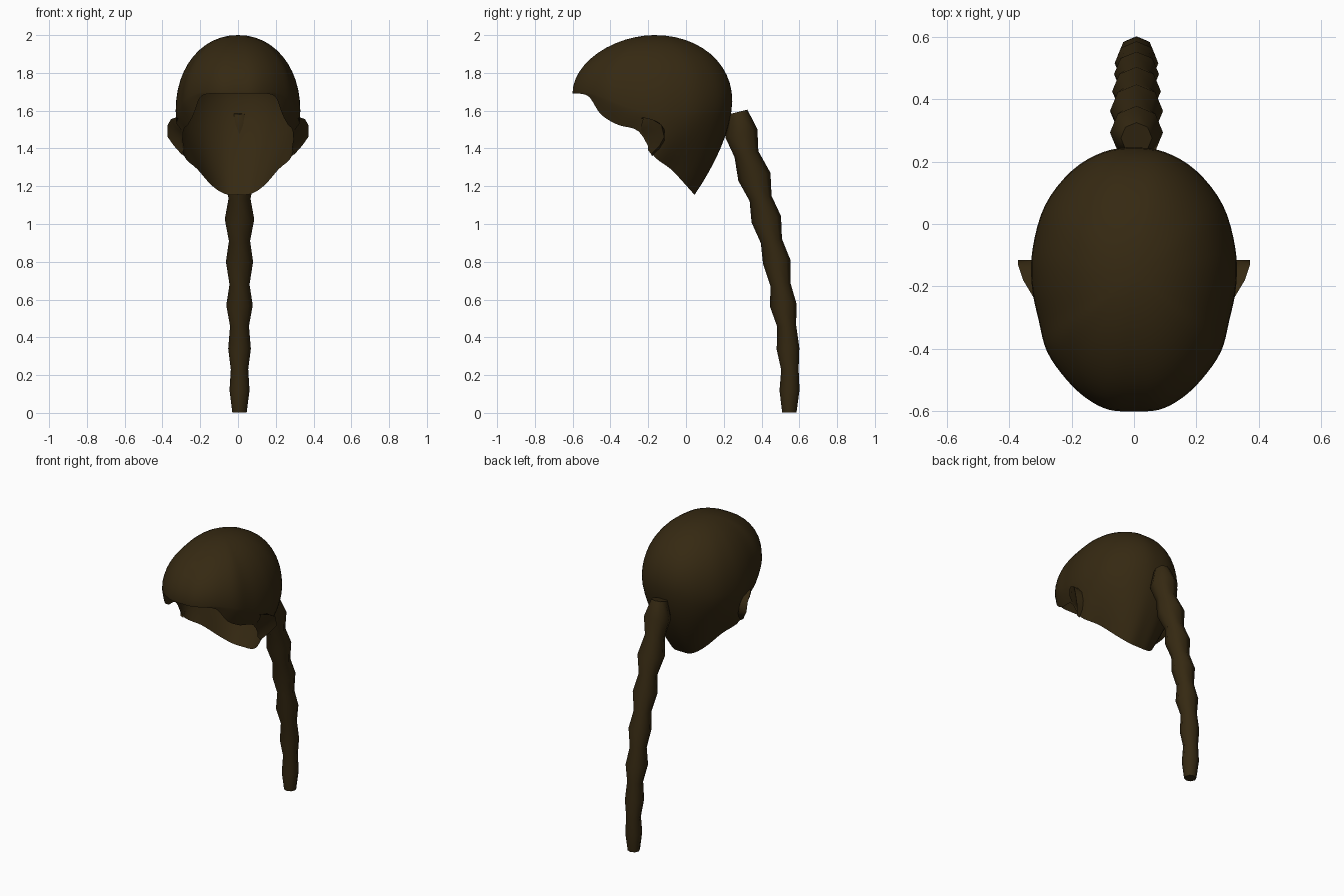
import bpy, bmesh, math
from mathutils import Vector

if "Cube" in bpy.data.objects:
    bpy.data.objects.remove(bpy.data.objects["Cube"])

hair = bpy.data.materials.new("dark_brown_hair")
hair.diffuse_color = (0.036, 0.022, 0.006, 1)
hair.use_nodes = True
hair.node_tree.nodes["Principled BSDF"].inputs["Base Color"].default_value = hair.diffuse_color


def finish(bm, name, mirror=False, outward=None):
    """Turn a bmesh into a smooth shaded object, optionally mirrored in x."""
    bmesh.ops.remove_doubles(bm, verts=bm.verts, dist=0.0005)
    bmesh.ops.recalc_face_normals(bm, faces=bm.faces)
    if outward:  # open sheets: make the normals point away from a centre
        c = Vector(outward)
        if sum((f.calc_center_median() - c).dot(f.normal) for f in bm.faces) < 0:
            bmesh.ops.reverse_faces(bm, faces=bm.faces)
    me = bpy.data.meshes.new(name)
    bm.to_mesh(me)
    bm.free()
    ob = bpy.data.objects.new(name, me)
    bpy.context.collection.objects.link(ob)
    me.materials.append(hair)
    if mirror:
        mod = ob.modifiers.new("mirror", 'MIRROR')
        mod.use_clip = True
        mod.merge_threshold = 0.001
    bpy.ops.object.select_all(action='DESELECT')
    ob.select_set(True)
    bpy.context.view_layer.objects.active = ob
    bpy.ops.object.shade_smooth_by_angle(angle=math.radians(50))
    return ob


def loft(bm, rows, closed=False):
    """Skin a list of point rows with quads."""
    vs = [[bm.verts.new(p) for p in row] for row in rows]
    n = len(vs[0])
    for a, b in zip(vs, vs[1:]):
        for i in range(n if closed else n - 1):
            j = (i + 1) % n
            bm.faces.new((a[i], a[j], b[j], b[i]))
    return vs


def smooth_path(pts, steps):
    """Catmull-Rom through points whose ends lie on the mirror plane."""
    flip = lambda p: Vector((-p.x, p.y, p.z))
    p = [flip(pts[1])] + pts + [flip(pts[-2])]
    out = []
    for i in range(1, len(p) - 2):
        a, b, c, d = p[i - 1:i + 3]
        for k in range(steps):
            t = k / steps
            out.append(0.5 * (2 * b + (c - a) * t + (2 * a - 5 * b + 4 * c - d) * t * t
                              + (3 * b - a - 3 * c + d) * t ** 3))
    return out + [pts[-1]]


# Hair cap: half of an open shell, from the crown over its widest line to the rim
widest = [(0, -.60, 1.70), (.08, -.595, 1.70), (.15, -.56, 1.70), (.215, -.50, 1.69),
          (.278, -.41, 1.66), (.305, -.31, 1.62), (.327, -.20, 1.60), (.325, -.08, 1.60),
          (.285, .06, 1.61), (.20, .17, 1.63), (.10, .23, 1.65), (0, .245, 1.65)]
rim = [(0, -.60, 1.69), (.08, -.595, 1.69), (.15, -.56, 1.69), (.20, -.51, 1.67),
       (.235, -.45, 1.58), (.265, -.36, 1.525), (.29, -.25, 1.49), (.285, -.17, 1.36),
       (.215, -.08, 1.29), (.14, 0, 1.205), (.07, .04, 1.16), (0, .045, 1.155)]
crown = Vector((0, -.17, 2.0))
columns = []
for e, r in zip(smooth_path([Vector(p) for p in widest], 4),
                smooth_path([Vector(p) for p in rim], 4)):
    front = max(0, -(e.y + .3) / .3)
    power = 2 / (2.1 - .25 * front)
    col = []
    for k in range(13):
        a = k / 12 * math.pi / 2
        s, c = math.sin(a) ** power, max(0, math.cos(a)) ** power
        p = crown.lerp(e, s)
        p.z = e.z + (crown.z - e.z) * c
        col.append(p)
    for k in range(1, 9):
        t = k / 8
        p = e.lerp(r, t ** 1.7)
        p.z = e.z + (r.z - e.z) * t
        col.append(p)
    columns.append(col)
bm = bmesh.new()
loft(bm, columns)
finish(bm, "hair_cap", mirror=True, outward=(0, -.17, 1.6))

# Flared tufts over the ears: back base, outer edge, cupped front
back = [(.318, -.235, 1.56), (.322, -.15, 1.54), (.322, -.115, 1.50),
        (.31, -.115, 1.44), (.295, -.14, 1.40), (.285, -.18, 1.36)]
edge = [(.328, -.225, 1.565), (.355, -.18, 1.555), (.372, -.13, 1.525),
        (.372, -.115, 1.46), (.340, -.14, 1.415), (.30, -.185, 1.37)]
cup = [(.322, -.235, 1.53), (.335, -.20, 1.515), (.335, -.165, 1.495),
       (.33, -.16, 1.46), (.31, -.175, 1.425), (.288, -.20, 1.39)]
base = [(.30, -.24, 1.50), (.30, -.235, 1.49), (.298, -.225, 1.475),
        (.295, -.215, 1.455), (.29, -.205, 1.43), (.285, -.20, 1.40)]
bm = bmesh.new()
loft(bm, [back, edge, cup, base])
finish(bm, "ear_tufts", mirror=True, outward=(.25, -.17, 1.47))

# Braid: eight-sided tube whose rings alternate between wide and narrow
rings = [(1.593, .275, .050), (1.48, .293, .085), (1.37, .320, .063), (1.25, .362, .085),
         (1.135, .395, .058), (1.025, .425, .078), (.91, .452, .056), (.80, .480, .072),
         (.68, .500, .053), (.57, .515, .070), (.46, .533, .050), (.34, .540, .060),
         (.23, .550, .046), (.12, .548, .053), (.002, .547, .038)]
rows = []
for z, y, r in rings:
    tilt = .25 * min(1, z / 1.2)
    ring = []
    for i in range(8):
        a = i * math.pi / 4
        dy = r * math.sin(a)
        ring.append((.008 + r * math.cos(a), y + dy, max(0, z + tilt * dy)))
    rows.append(ring)
bm = bmesh.new()
vs = loft(bm, rows, closed=True)
bm.faces.new(vs[0])
bm.faces.new(vs[-1])
finish(bm, "braid")
